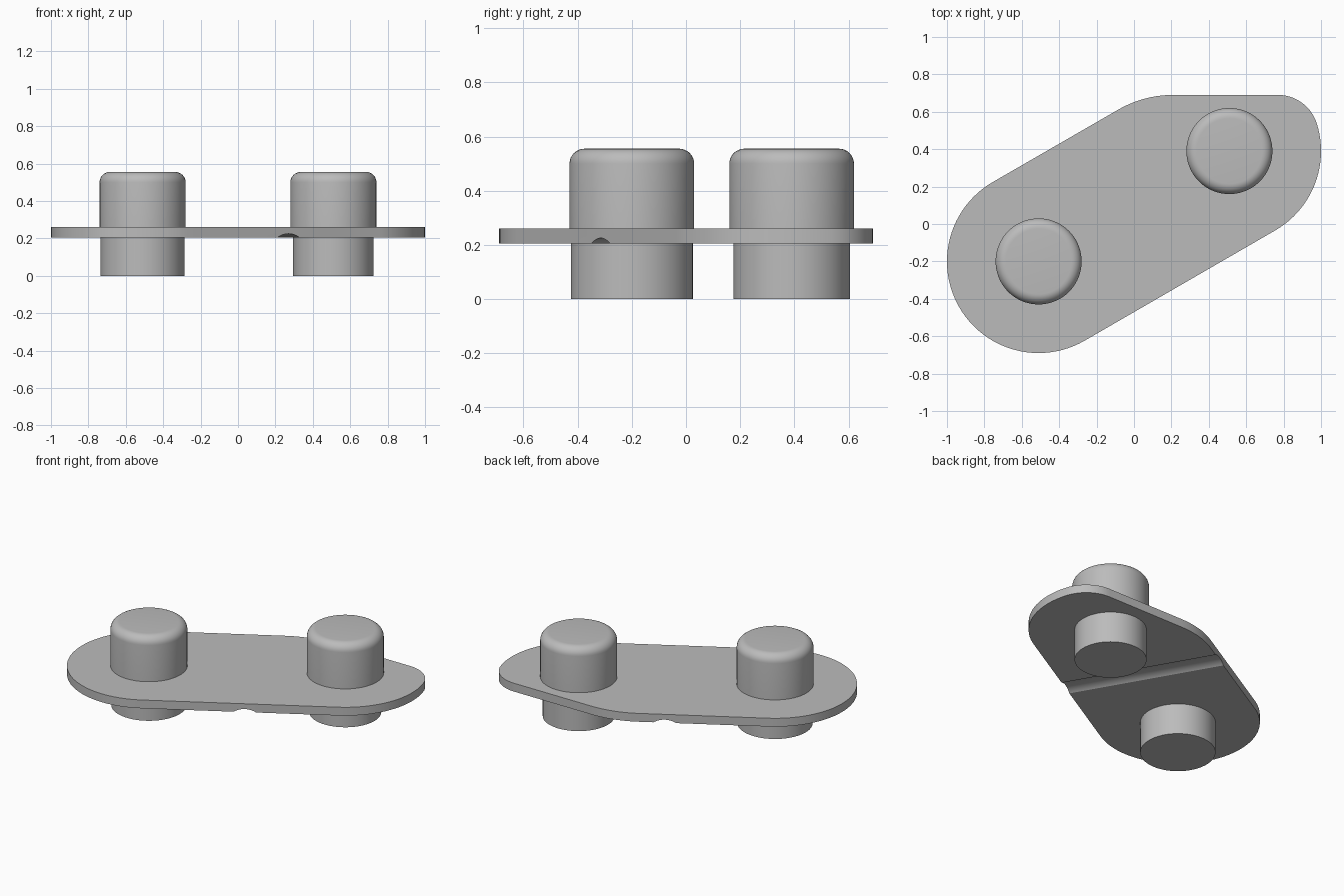
import bpy, bmesh, math
from mathutils import Vector, Matrix

if "Cube" in bpy.data.objects:
    bpy.data.objects.remove(bpy.data.objects["Cube"], do_unlink=True)

steel = bpy.data.materials.new("grey steel")
steel.use_nodes = True
GREY = (0.5, 0.5, 0.5, 1)
steel.diffuse_color = GREY
steel.node_tree.nodes["Principled BSDF"].inputs["Base Color"].default_value = GREY

RIGHT_PIN, LEFT_PIN = Vector((-0.51, -0.2)), Vector((0.51, 0.39))
PLATE_Z, PLATE_TOP, PIN_TOP = 0.205, 0.26, 0.555
END_R, FLAT_Y = 0.49, 0.69


def make_object(name, bm):
    bmesh.ops.recalc_face_normals(bm, faces=bm.faces)
    mesh = bpy.data.meshes.new(name)
    bm.to_mesh(mesh)
    bm.free()
    mesh.materials.append(steel)
    obj = bpy.data.objects.new(name, mesh)
    bpy.context.collection.objects.link(obj)
    return obj


def smooth(obj):
    bpy.ops.object.select_all(action="DESELECT")
    obj.select_set(True)
    bpy.context.view_layer.objects.active = obj
    bpy.ops.object.shade_smooth_by_angle(angle=math.radians(30))


def arc(centre, radius, start, end, steps):
    angles = [math.radians(start + (end - start) * i / steps) for i in range(steps + 1)]
    return [(centre[0] + radius * math.cos(a), centre[1] + radius * math.sin(a)) for a in angles]


def make_pin(name, centre, lower_r, upper_r=0.23, fillet=0.055):
    # Turned profile: narrower stub below, rounded shoulder on top
    profile = [(0, 0), (lower_r, 0), (lower_r, PLATE_Z + 0.02), (upper_r, PLATE_Z + 0.02)]
    profile += arc((upper_r - fillet, PIN_TOP - fillet), fillet, 0, 90, 8)
    profile.append((0, PIN_TOP))
    bm = bmesh.new()
    verts = [bm.verts.new((r, 0, z)) for r, z in profile]
    edges = [bm.edges.new(pair) for pair in zip(verts, verts[1:])]
    bmesh.ops.spin(bm, geom=verts + edges, cent=(0, 0, 0), axis=(0, 0, 1),
                   angle=math.tau, steps=72)
    bmesh.ops.remove_doubles(bm, verts=bm.verts, dist=1e-5)
    obj = make_object(name, bm)
    obj.location = (centre.x, centre.y, 0)
    smooth(obj)


make_pin("right_pin", RIGHT_PIN, 0.225)
make_pin("left_pin", LEFT_PIN, 0.215)

# Plate outline: two round ends, the back one cut flat and blended
blend_r, corner_r = 0.58, 0.217
blend_centre = (0.052 + blend_r * math.tan(math.radians(15)), FLAT_Y - blend_r)
corner_centre = (0.77, FLAT_Y - corner_r)
outline = (arc(RIGHT_PIN, END_R, 120, 300, 48)
           + arc(LEFT_PIN, END_R, -60, 17.7, 22)
           + arc(corner_centre, corner_r, 17.7, 90, 18)[1:]
           + arc(blend_centre, blend_r, 90, 120, 10))
bm = bmesh.new()
base = bm.faces.new([bm.verts.new((x, y, PLATE_Z)) for x, y in outline])
top = bmesh.ops.extrude_face_region(bm, geom=[base], use_keep_orig=True)
bmesh.ops.translate(bm, vec=(0, 0, PLATE_TOP - PLATE_Z),
                    verts=[g for g in top["geom"] if isinstance(g, bmesh.types.BMVert)])
plate = make_object("link_plate", bm)

# Shallow round groove across the underside
groove_r, depth = 0.125, 0.02
bm = bmesh.new()
turn = (Matrix.Translation((0.025, 0.11, PLATE_Z + depth - groove_r))
        @ Matrix.Rotation(math.radians(30), 4, "Z") @ Matrix.Rotation(math.pi / 2, 4, "X"))
bmesh.ops.create_cone(bm, cap_ends=True, segments=96, radius1=groove_r, radius2=groove_r,
                      depth=1.6, matrix=turn)
cutter = make_object("groove_cutter", bm)
cutter.hide_render = True
cut = plate.modifiers.new("groove", "BOOLEAN")
cut.operation, cut.solver, cut.object = "DIFFERENCE", "EXACT", cutter
bpy.ops.object.select_all(action="DESELECT")
bpy.context.view_layer.objects.active = plate
plate.select_set(True)
bpy.ops.object.modifier_apply(modifier="groove")
bpy.data.objects.remove(cutter, do_unlink=True)
smooth(plate)
